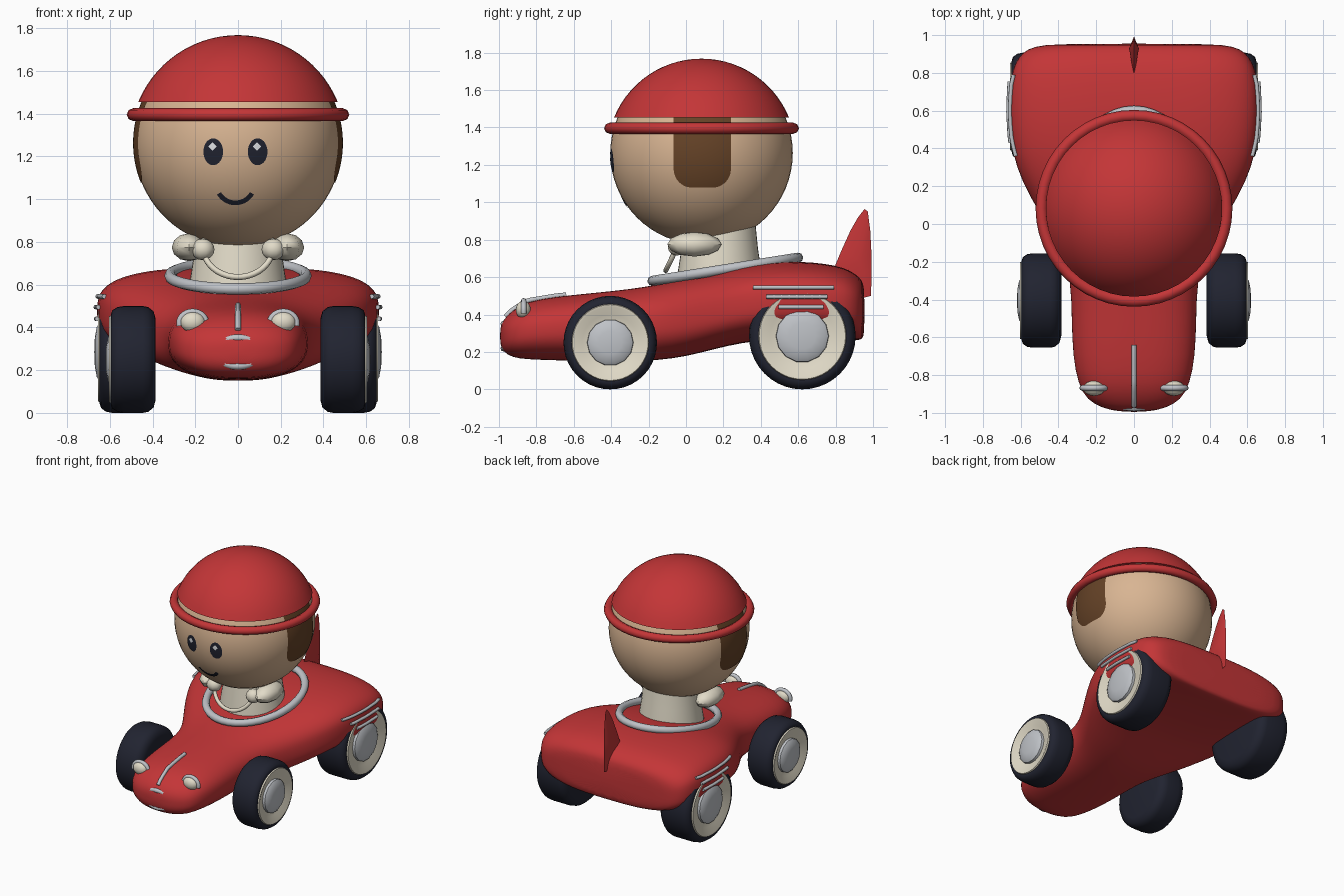
import bpy, bmesh, math
from math import sin, cos, pi, radians

if "Cube" in bpy.data.objects:
    bpy.data.objects.remove(bpy.data.objects["Cube"])


def material(name, r, g, b):
    m = bpy.data.materials.new(name)
    m.use_nodes = True
    m.diffuse_color = (r, g, b, 1)
    m.node_tree.nodes["Principled BSDF"].inputs["Base Color"].default_value = (r, g, b, 1)
    return m


RED = material("red paint", .55, .036, .038)
RUBBER = material("dark rubber", .015, .017, .03)
CREAM = material("cream", .76, .71, .58)
CHROME = material("chrome grey", .52, .54, .57)
SKIN = material("skin tan", .69, .46, .29)
BROWN = material("brown hair", .13, .055, .02)
WHITE = material("white glint", .85, .87, .9)


def build(name, mat, verts, faces, angle=40):
    """Mesh object with consistent normals and smooth shading."""
    me = bpy.data.meshes.new(name)
    me.from_pydata(verts, [], faces)
    bm = bmesh.new()
    bm.from_mesh(me)
    bmesh.ops.remove_doubles(bm, verts=bm.verts, dist=1e-5)
    bmesh.ops.recalc_face_normals(bm, faces=bm.faces)
    bm.to_mesh(me)
    bm.free()
    me.materials.append(mat)
    ob = bpy.data.objects.new(name, me)
    bpy.context.collection.objects.link(ob)
    bpy.ops.object.select_all(action='DESELECT')
    ob.select_set(True)
    bpy.context.view_layer.objects.active = ob
    bpy.ops.object.shade_smooth_by_angle(angle=radians(angle))
    return ob


def loft(name, mat, rings, closed=True, caps=False, angle=40):
    n = len(rings[0])
    faces = [(i*n + j, i*n + (j+1) % n, (i+1)*n + (j+1) % n, (i+1)*n + j)
             for i in range(len(rings)-1) for j in range(n if closed else n-1)]
    if caps:
        faces += [tuple(range(n)), tuple(range((len(rings)-1)*n, len(rings)*n))]
    return build(name, mat, [p for r in rings for p in r], faces, angle)


def revolve(name, mat, profile, center, axis='z', side=1, segs=40, angle=40):
    """Turn (radius, height) pairs about an axis."""
    cx, cy, cz = center
    rings = []
    for r, h in profile:
        r = max(r, 1e-6)
        ring = [(r*cos(2*pi*k/segs), r*sin(2*pi*k/segs)) for k in range(segs)]
        rings.append([(cx + side*h, cy + a, cz + b) if axis == 'x' else (cx + a, cy + b, cz + h)
                      for a, b in ring])
    return loft(name, mat, rings, angle=angle)


def ellipsoid(name, mat, center, radii, segs=32, rows=16):
    rings = [[(center[0] + radii[0]*max(sin(pi*i/rows), 1e-6)*cos(2*pi*j/segs),
               center[1] + radii[1]*max(sin(pi*i/rows), 1e-6)*sin(2*pi*j/segs),
               center[2] + radii[2]*cos(pi*i/rows)) for j in range(segs)] for i in range(rows+1)]
    return loft(name, mat, rings, angle=50)


def tube(name, mat, points, radius, cyclic=False):
    cu = bpy.data.curves.new(name, 'CURVE')
    cu.dimensions = '3D'
    cu.bevel_depth, cu.bevel_resolution, cu.use_fill_caps = radius, 2, True
    sp = cu.splines.new('POLY')
    sp.points.add(len(points)-1)
    for p, co in zip(sp.points, points):
        p.co = (*co, 1)
    sp.use_cyclic_u = cyclic
    sp.use_smooth = True
    cu.materials.append(mat)
    ob = bpy.data.objects.new(name, cu)
    bpy.context.collection.objects.link(ob)
    return ob


# Car body: superellipse sections (y, half width, bottom, top)
SECTIONS = [(-.995, .07, .24, .33), (-.975, .17, .2, .375), (-.93, .25, .17, .42),
            (-.85, .295, .16, .47), (-.7, .325, .155, .495), (-.5, .33, .15, .515),
            (-.3, .335, .15, .535), (-.15, .375, .155, .56), (0, .465, .175, .59),
            (.15, .555, .215, .625), (.3, .625, .25, .66), (.45, .655, .265, .68),
            (.6, .663, .27, .685), (.75, .657, .27, .672), (.85, .635, .265, .65),
            (.91, .59, .262, .615), (.94, .53, .265, .585), (.955, .42, .29, .545)]


def section(y):
    for a, b in zip(SECTIONS, SECTIONS[1:]):
        if y <= b[0]:
            t = (y - a[0]) / (b[0] - a[0])
            return [p + (q - p)*t for p, q in zip(a, b)][1:]
    return SECTIONS[-1][1:]


def power(y):
    return 2.4 + .6*min(1, max(0, (y + .3)/.6))


def body_side(y, z):
    w, lo, hi = section(y)
    n = power(y)
    return w*(1 - abs((2*z - lo - hi)/(hi - lo))**n)**(1/n)


rings = []
for y, w, lo, hi in SECTIONS:
    e = 2/power(y)
    rings.append([(w*math.copysign(abs(cos(a))**e, cos(a)), y,
                   (lo + hi)/2 + (hi - lo)/2*math.copysign(abs(sin(a))**e, sin(a)))
                  for a in [2*pi*k/48 for k in range(48)]])
body = loft("car_body", RED, rings, caps=True, angle=60)
body.modifiers.new("smooth", 'SUBSURF').levels = 1
body.modifiers["smooth"].render_levels = 1

# Tail fin: lens shaped blade
outline = [(.78, .62), (.83, .74), (.88, .85), (.92, .92), (.955, .965), (.972, .95),
           (.985, .85), (.992, .72), (.99, .5), (.95, .49), (.88, .55)]
n = len(outline)
build("tail_fin", RED, [(0, y, z) for y, z in outline] + [(.026, .93, .68), (-.026, .93, .68)],
      [(i, (i+1) % n, c) for i in range(n) for c in (n, n+1)], 50)


# Wheels: tyre, dished wall and domed hub
def wheel(name, side, y, R, x_in, x_out):
    c, w = (0, y, R), x_out - x_in
    tyre = [(0, x_in), (.75*R, x_in), (.9*R, x_in + .01), (.98*R, x_in + .035), (R, x_in + .06),
            (R, x_out - .06), (.98*R, x_out - .03), (.92*R, x_out - .007), (.84*R, x_out),
            (.78*R, x_out - .005), (.5*R, x_out - .03)]
    revolve(name + "_tyre", RUBBER, tyre, c, 'x', side)
    wall = [(.83*R, x_out - .005), (.81*R, x_out + .008), (.76*R, x_out + .006),
            (.6*R, x_out - .012), (.45*R, x_out - .02)]
    revolve(name + "_wall", CREAM, wall, c, 'x', side)
    hub = [(.5*R, x_out - .025), (.49*R, x_out), (.42*R, x_out + .013),
           (.25*R, x_out + .022), (0, x_out + .025)]
    revolve(name + "_hub", CHROME, hub, c, 'x', side, segs=14)


for s, label in ((1, "left"), (-1, "right")):
    wheel("front_wheel_" + label, s, -.405, .25, .385, .595)
    wheel("rear_wheel_" + label, s, .622, .285, .39, .648)
    # Side louvres following the body
    for k, (z, y0, y1) in enumerate([(.545, .36, .79), (.495, .43, .755), (.44, .495, .735)]):
        ys = [y0 + (y1 - y0)*t/8 for t in range(9)]
        tube(f"louvre_{label}_{k}", CHROME, [(s*(body_side(y, z) + .003), y, z) for y in ys], .011)
    # Headlight with chrome hood
    ellipsoid("headlight_" + label, CREAM, (s*.212, -.87, .425), (.058, .04, .048), 20, 12)
    arch = [pi*k/14 - s*radians(14) for k in range(15)]
    tube("headlight_hood_" + label, CHROME,
         [(s*.212 + .062*cos(a), -.868, .42 + .053*sin(a)) for a in arch], .015)
    # Sleeves and hands
    ellipsoid("sleeve_" + label, CREAM, (s*.23, .045, .775), (.08, .145, .065), 8, 6)
    ellipsoid("hand_" + label, CREAM, (s*.165, -.05, .765), (.055, .05, .05), 10, 8)

# Grille ring, bonnet strip, cockpit rim
circle = [2*pi*k/40 for k in range(40)]
tube("grille_ring", CHROME, [(.108*cos(a), -.975 + .012*abs(cos(a)), .285 + .066*sin(a))
                             for a in circle], .017, True)
tube("bonnet_strip", CHROME, [(0, y, section(y)[2] + .004) for y in
                              [-.965 + .325*t/12 for t in range(13)]], .013)
tube("cockpit_rim", CHROME, [(.318*cos(a), .21 + .39*sin(a), .642 + .062*sin(a*1.0))
                             for a in circle], .027, True)

# Driver torso and steering wheel
revolve("torso", CREAM, [(0, .5), (.235, .5), (.225, .62), (.205, .75), (.19, .9), (0, .9)],
        (0, .18, 0))
tilt = radians(26)
tube("steering_wheel", CREAM, [(.163*cos(a), -.04 + .155*sin(a)*sin(tilt),
                                .775 + .155*sin(a)*cos(tilt)) for a in circle], .014, True)

# Head, helmet dome and helmet rim
HEAD, HEAD_R = (0, .083, 1.263), .488
ellipsoid("head", SKIN, HEAD, (HEAD_R,)*3, 48, 32)
dome = [(.505*cos(a), .505*sin(a)) for a in [radians(22.3 + 67.7*k/14) for k in range(15)]]
revolve("helmet_dome", RED, [(.44, dome[0][1])] + dome, HEAD, segs=48)
rim = [2*pi*k/8 for k in range(9)]
revolve("helmet_rim", RED, [(.49 + .031*cos(a), .133 + .03*sin(a)) for a in rim], HEAD,
        segs=48, angle=50)


def patch(name, mat, fn, nu, nv, facing, lift):
    """Thin painted patch: fn(u, v) in 0..1 gives a flat point laid onto the head."""
    rings = []
    for j in range(nv + 1):
        row = []
        for i in range(nu + 1):
            a, z = fn(i/nu, j/nv)
            d = math.sqrt(max(0, (HEAD_R + lift)**2 - a*a - (z - HEAD[2])**2))
            row.append((a, HEAD[1] - d, z) if facing == 'front' else (facing*d, HEAD[1] + a, z))
        rings.append(row)
    return loft(name, mat, rings, closed=False)


def oval(cx, cz, rx, rz):
    return lambda u, v: (cx + rx*v*cos(2*pi*u), cz + rz*v*sin(2*pi*u))


def sideburn(u, v):
    h, r = .385*v**1.5, .1
    half = .153 - (r - math.sqrt(max(0, r*r - (r - h)**2)) if h < r else 0)
    return (2*u - 1)*half + .004, 1.078 + h


def smile(u, v):
    a = radians(-150 + 120*u)
    r = .078 + .022*v
    return -.012 + r*cos(a), 1.072 + r*sin(a)


# Face and hair
for s, label in ((1, "left"), (-1, "right")):
    ex = -.012 + s*.104
    patch("eye_" + label, RUBBER, oval(ex, 1.222, .046, .063), 28, 4, 'front', .004)
    patch("eye_glint_" + label, WHITE, oval(ex - .003, 1.246, .02, .02), 4, 2, 'front', .007)
    patch("sideburn_" + label, BROWN, sideburn, 14, 24, s, .003)
patch("smile", RUBBER, smile, 20, 2, 'front', .004)
